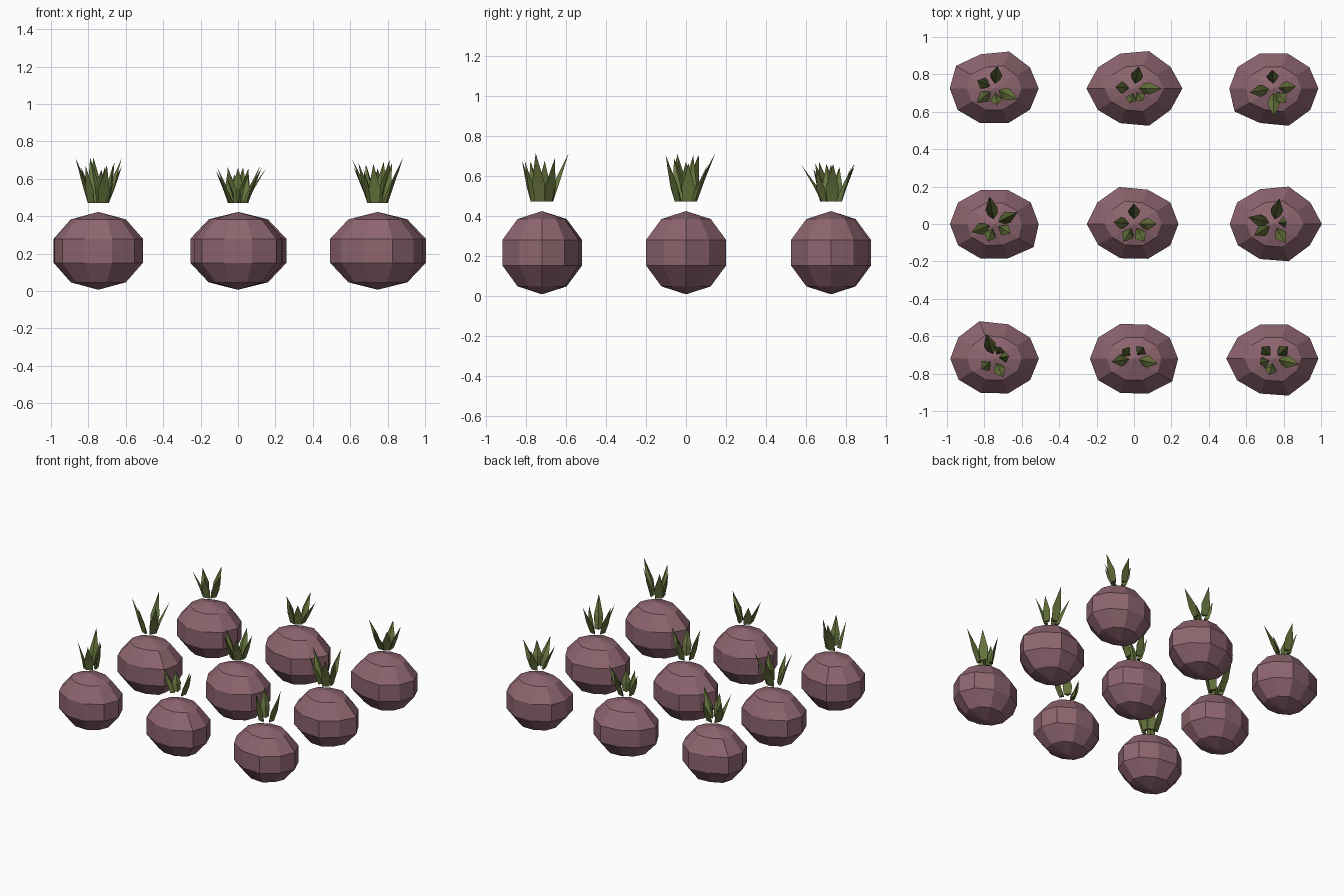
import bpy
import bmesh
import random
from math import cos, sin, radians, pi
from mathutils import Vector

random.seed(4)

if "Cube" in bpy.data.objects:
    bpy.data.objects.remove(bpy.data.objects["Cube"], do_unlink=True)


def make_material(name, rgb):
    mat = bpy.data.materials.new(name)
    mat.use_nodes = True
    mat.diffuse_color = (*rgb, 1)
    mat.node_tree.nodes["Principled BSDF"].inputs["Base Color"].default_value = (*rgb, 1)
    return mat


skin = make_material("dusky purple skin", (0.27, 0.13, 0.16))
green = make_material("leaf green", (0.13, 0.17, 0.045))


def finish(bm, name, location, material):
    bmesh.ops.recalc_face_normals(bm, faces=bm.faces)
    mesh = bpy.data.meshes.new(name)
    bm.to_mesh(mesh)
    bm.free()
    mesh.materials.append(material)
    obj = bpy.data.objects.new(name, mesh)
    obj.location = location
    bpy.context.collection.objects.link(obj)


SIDES = 10
RADIUS = Vector((0.25, 0.207, 0.208))


def make_bulb(name, location, bulges):
    """Ten-sided squashed sphere with a few swollen columns."""
    bm = bmesh.new()
    top = bm.verts.new((0, 0, RADIUS.z))
    bottom = bm.verts.new((0, 0, -RADIUS.z))
    swell = [random.uniform(0.97, 1.0) + (0.07 if i in bulges else 0)
             for i in range(SIDES)]
    rings = []
    for k in range(1, 5):
        polar = k * pi / 5
        rings.append([bm.verts.new((
            RADIUS.x * sin(polar) * cos(2 * pi * i / SIDES) * swell[i] * 1.02,
            RADIUS.y * sin(polar) * sin(2 * pi * i / SIDES) * swell[i],
            RADIUS.z * cos(polar))) for i in range(SIDES)])
    for i in range(SIDES):
        j = (i + 1) % SIDES
        bm.faces.new((top, rings[0][i], rings[0][j]))
        bm.faces.new((bottom, rings[-1][j], rings[-1][i]))
        for a, b in zip(rings, rings[1:]):
            bm.faces.new((a[i], b[i], b[j], a[j]))
    finish(bm, name, (*location, 0.215), skin)


def add_leaf(bm, angle, reach, height):
    """Folded three-sided blade: small base, wider middle, sharp tip."""
    out = Vector((cos(angle), sin(angle), 0))
    side = Vector((-out.y, out.x, 0))
    up = Vector((0, 0, 1))

    def section(inner, outer, half_width, z):
        return [bm.verts.new(out * r + side * s + up * z) for r, s in
                ((inner, 0), (outer, half_width), (outer, -half_width))]

    lean = (reach - 0.05) * 0.33
    base = section(0.025, 0.05, 0.025, 0)
    middle = section(0.032 + lean, 0.05 + lean, 0.033, height * 0.38)
    tip = bm.verts.new(out * reach + up * height)
    bm.faces.new(base)
    for i in range(3):
        j = (i + 1) % 3
        bm.faces.new((base[i], base[j], middle[j], middle[i]))
        bm.faces.new((middle[i], middle[j], tip))


def make_leaves(name, location, leaves, tallest):
    bm = bmesh.new()
    for degrees, reach in leaves:
        share = 0.55 + 0.45 * min(1, reach / 13) - random.uniform(0, 0.12)
        add_leaf(bm, radians(degrees), reach / 100, tallest * share)
    finish(bm, name, (*location, 0.47), green)


# Each plant: row, column, swollen columns, leaf height, leaves (angle, reach)
plants = [
    ("back", "right", (2, 4), 0.2,
     [(82, 12), (155, 10), (220, 12), (335, 14), (280, 9)]),
    ("back", "middle", (0, 2, 5, 8), 0.2,
     [(77, 12), (0, 15), (176, 10), (256, 8), (305, 8)]),
    ("back", "left", (6, 8), 0.2,
     [(95, 10), (190, 13), (270, 15), (310, 10), (5, 12)]),
    ("centre", "right", (9,), 0.25,
     [(100, 15), (27, 14), (330, 10), (250, 10), (200, 13)]),
    ("centre", "middle", (3, 5), 0.21,
     [(90, 11), (175, 11), (240, 11), (300, 11), (0, 12)]),
    ("centre", "left", (0, 2, 8), 0.25,
     [(77, 14), (165, 14), (210, 12), (302, 12), (10, 7)]),
    ("front", "right", (3,), 0.25,
     [(108, 14), (10, 8), (295, 11), (220, 9), (60, 7)]),
    ("front", "middle", (9,), 0.2,
     [(50, 8), (188, 12), (348, 13), (140, 8)]),
    ("front", "left", (5, 8), 0.25,
     [(135, 9), (347, 14), (255, 9), (40, 10), (200, 8)]),
]
row_y = {"back": 0.725, "centre": 0, "front": -0.72}
column_x = {"right": -0.747, "middle": 0, "left": 0.747}

for row, column, bulges, tallest, leaves in plants:
    place = (column_x[column], row_y[row])
    make_bulb(f"{row}_{column}_bulb", place, bulges)
    make_leaves(f"{row}_{column}_leaves", place, leaves, tallest)
